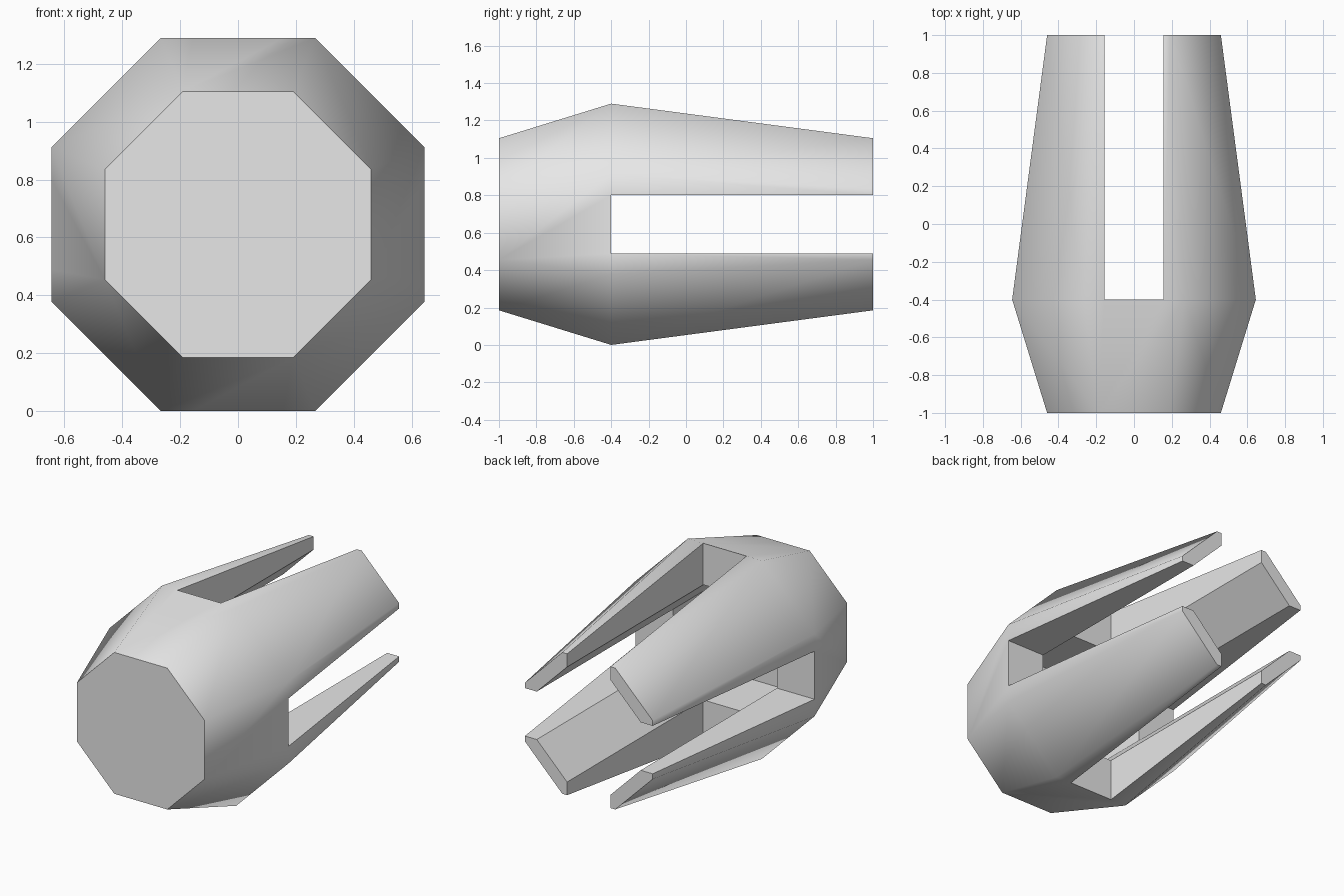
import bpy
import bmesh
from math import pi, cos, sin

SIDES = 8
AXIS_Z = 0.645      # height of the long axis
SLOT = 0.312        # width of the slots between prongs
SLOT_START = -0.4   # slots run from here to the rear end

cube = bpy.data.objects.get("Cube")
if cube:
    bpy.data.objects.remove(cube, do_unlink=True)

grey = bpy.data.materials.new("light_grey")
grey.use_nodes = True
colour = (0.8, 0.8, 0.8, 1)
grey.diffuse_color = colour
for node in grey.node_tree.nodes:
    if node.type == 'BSDF_PRINCIPLED':
        node.inputs["Base Color"].default_value = colour


def add_object(name, bm):
    bmesh.ops.recalc_face_normals(bm, faces=bm.faces)
    mesh = bpy.data.meshes.new(name)
    bm.to_mesh(mesh)
    bm.free()
    mesh.materials.append(grey)
    obj = bpy.data.objects.new(name, mesh)
    bpy.context.collection.objects.link(obj)
    return obj


def octagonal_loft(name, profile, smooth=False):
    """Octagonal solid along y; profile lists (y, distance from axis to flat)."""
    bm = bmesh.new()
    rings = []
    for y, flat in profile:
        r = flat / cos(pi / SIDES)
        angles = [(2 * k + 1) * pi / SIDES for k in range(SIDES)]
        rings.append([bm.verts.new((r * cos(a), y, AXIS_Z + r * sin(a))) for a in angles])
    for a, b in zip(rings, rings[1:]):
        for k in range(SIDES):
            n = (k + 1) % SIDES
            face = bm.faces.new((a[k], a[n], b[n], b[k]))
            face.smooth = smooth
    bm.faces.new(rings[0])
    bm.faces.new(rings[-1])
    return add_object(name, bm)


def box(name, low, high):
    bm = bmesh.new()
    bmesh.ops.create_cube(bm, size=1)
    for v in bm.verts:
        v.co = [h if c > 0 else l for c, l, h in zip(v.co, low, high)]
    return add_object(name, bm)


# Tapered body with smooth sides and flat ends
body = octagonal_loft("pronged_body", [(-1, 0.46), (SLOT_START, 0.645), (1, 0.46)], True)

# Straight bore and two crossing slots that leave four prongs
h = SLOT / 2
cutters = [
    octagonal_loft("bore_cutter", [(-0.8, 0.375), (1.2, 0.375)]),
    box("upright_slot_cutter", (-h, SLOT_START, -1), (h, 1.3, 2)),
    box("level_slot_cutter", (-1, SLOT_START, AXIS_Z - h), (1, 1.3, AXIS_Z + h)),
]
bpy.context.view_layer.objects.active = body
for cutter in cutters:
    cutter.hide_render = True
    mod = body.modifiers.new(cutter.name, 'BOOLEAN')
    mod.operation = 'DIFFERENCE'
    mod.solver = 'EXACT'
    mod.object = cutter
    bpy.ops.object.modifier_apply(modifier=mod.name)
    bpy.data.objects.remove(cutter, do_unlink=True)
